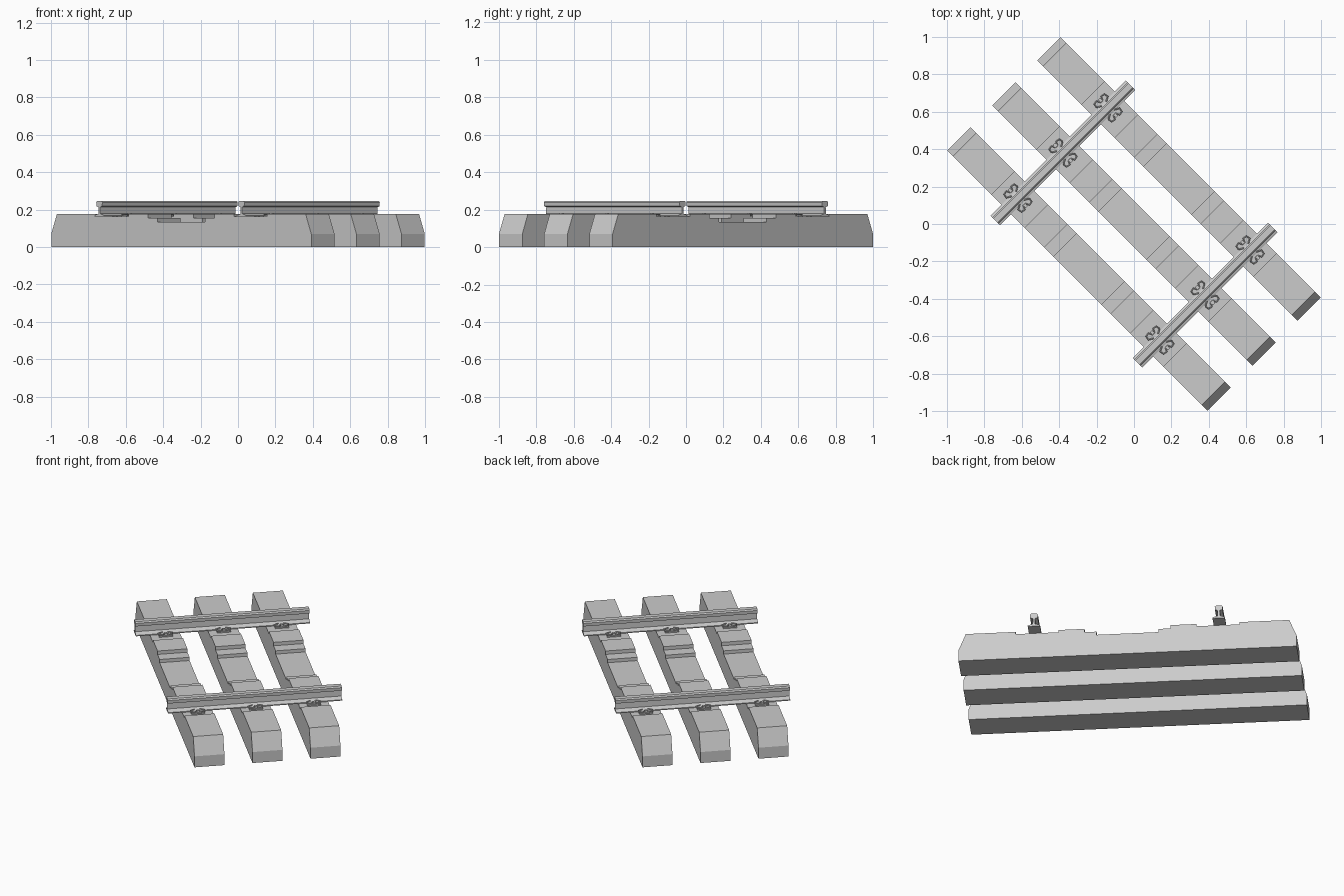
import bpy, bmesh, math
from mathutils import Matrix

if "Cube" in bpy.data.objects:
    bpy.data.objects.remove(bpy.data.objects["Cube"])

# Local frame: x runs along the sleepers, y along the rails; the track is turned 45 degrees
TURN = Matrix.Rotation(math.radians(-45), 4, 'Z')
SPACING, RAIL_X, SEAT_Z = 0.341, 0.537, 0.162


def finish(name, bm):
    bmesh.ops.recalc_face_normals(bm, faces=bm.faces)
    bm.transform(TURN)
    mesh = bpy.data.meshes.new(name)
    bm.to_mesh(mesh)
    bm.free()
    ob = bpy.data.objects.new(name, mesh)
    bpy.context.collection.objects.link(ob)
    return ob


def extrude_profile(name, profile, y0, y1):
    """Extrude an (x, z) outline from y0 to y1."""
    bm = bmesh.new()
    face = bm.faces.new([bm.verts.new((x, y0, z)) for x, z in profile])
    new = bmesh.ops.extrude_face_region(bm, geom=[face])['geom']
    bmesh.ops.translate(bm, vec=(0, y1 - y0, 0),
                        verts=[g for g in new if isinstance(g, bmesh.types.BMVert)])
    return finish(name, bm)


def mirrored(half):
    return half + [(-x, z) for x, z in reversed(half)]


def add_box(bm, centre, size):
    m = Matrix.Translation(centre) @ Matrix.Diagonal((*size, 1))
    bmesh.ops.create_cube(bm, size=1, matrix=m)


def add_rod(bm, points, r, sides=6):
    """Sweep a round section through a flat path, using horizontal mitres."""
    rings = []
    for i, (x, y, z) in enumerate(points):
        a, b = points[max(i - 1, 0)], points[min(i + 1, len(points) - 1)]
        dx, dy = b[0] - a[0], b[1] - a[1]
        n = math.hypot(dx, dy)
        nx, ny = -dy / n, dx / n
        ring = []
        for k in range(sides):
            t = 2 * math.pi * k / sides
            c, s = r * math.cos(t), r * math.sin(t)
            ring.append(bm.verts.new((x + nx * c, y + ny * c, z + s)))
        rings.append(ring)
    for p, q in zip(rings, rings[1:]):
        for k in range(sides):
            j = (k + 1) % sides
            bm.faces.new((p[k], p[j], q[j], q[k]))
    bm.faces.new(rings[0])
    bm.faces.new(rings[-1])


# Sleeper outline: stepped dip in the middle, rail seats, sloped ends
sleeper = mirrored([(0.983, 0), (0.983, 0.07), (0.94, 0.177), (0.65, 0.177), (0.65, SEAT_Z),
                    (0.40, SEAT_Z), (0.40, 0.177), (0.25, 0.177), (0.25, 0.155),
                    (0.18, 0.155), (0.18, 0.134)])

# Rail outline: foot, web, head
rail = mirrored([(0.036, SEAT_Z), (0.036, 0.168), (0.007, 0.178), (0.006, 0.213),
                 (0.022, 0.219), (0.023, 0.239), (0.016, 0.246)])

for i in (-1, 0, 1):
    y = i * SPACING
    extrude_profile(f"sleeper_{i + 2}", sleeper, y - 0.088, y + 0.088)

for side, rname in ((-1, "left"), (1, "right")):
    extrude_profile(f"{rname}_rail", [(x + side * RAIL_X, z) for x, z in rail], -0.512, 0.512)

    # Spring clips with bolts on both sides of the rail at each sleeper
    for i in (-1, 0, 1):
        for s, cname in ((-1, "a"), (1, "b")):
            bm = bmesh.new()
            cx, cy = side * RAIL_X, i * SPACING
            # Guide plate beside the rail foot
            add_box(bm, (cx + s * 0.056, cy, 0.165), (0.036, 0.08, 0.008))
            # Bent spring rod
            path = [(0.030, -0.016), (0.045, -0.042), (0.066, -0.038), (0.070, -0.018),
                    (0.050, -0.008), (0.050, 0.008), (0.070, 0.018), (0.066, 0.038),
                    (0.045, 0.042), (0.030, 0.016)]
            add_rod(bm, [(cx + s * x, cy + y, 0.174) for x, y in path], 0.004)
            # Square bolt head
            add_box(bm, (cx + s * 0.060, cy, 0.173), (0.016, 0.016, 0.018))
            finish(f"{rname}_rail_clip_{i + 2}{cname}", bm)
